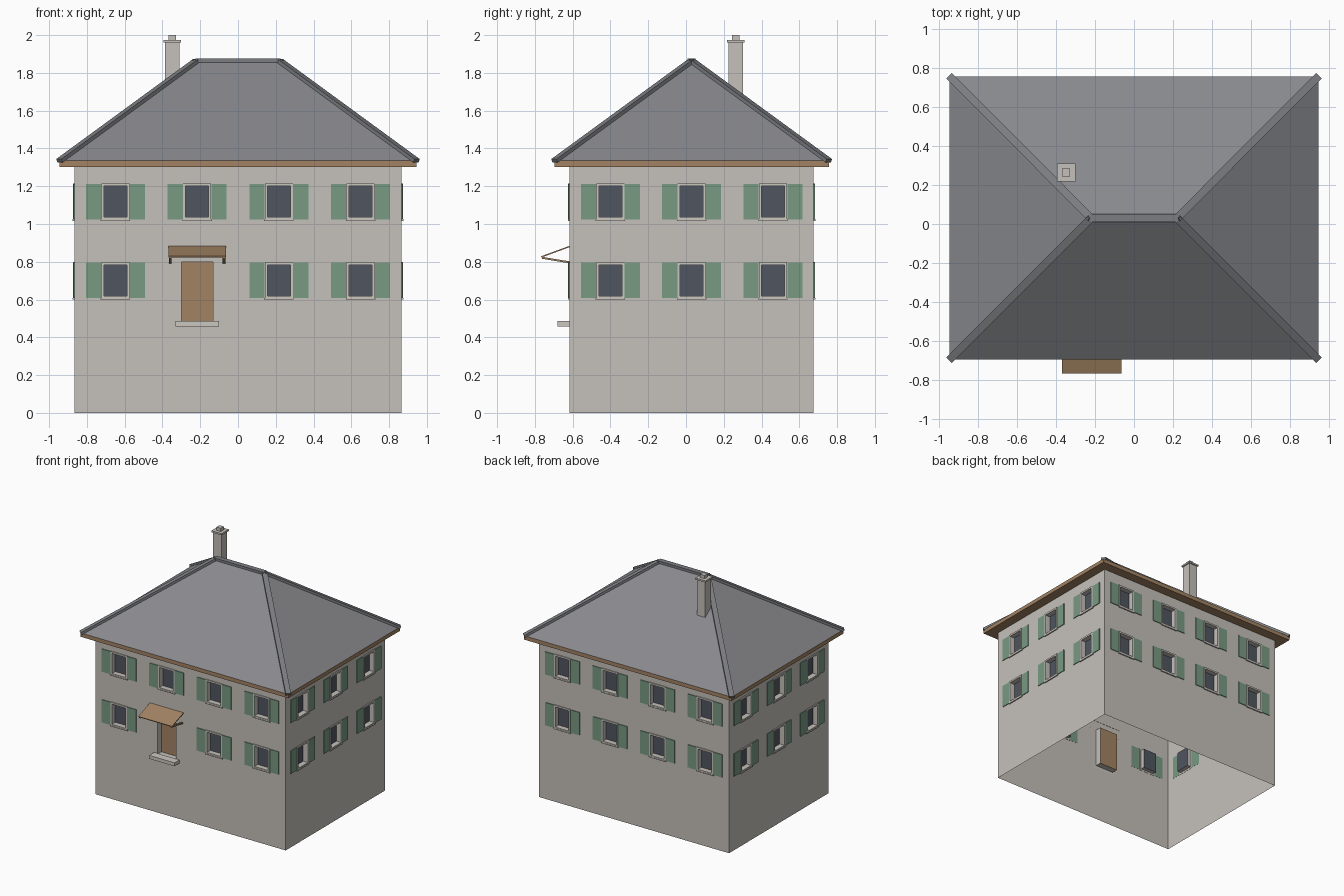
import bpy, bmesh, math
from mathutils import Matrix, Vector

if "Cube" in bpy.data.objects:
    bpy.data.objects.remove(bpy.data.objects["Cube"])

CY = 0.03                      # house centre in y
HX, HY, WALL_H = 0.865, 0.646, 1.305
EX, EY, EAVE, RIDGE, RX = 0.945, 0.726, 1.335, 1.865, 0.22


def material(name, rgb):
    m = bpy.data.materials.new(name)
    m.diffuse_color = (*rgb, 1)
    m.use_nodes = True
    m.node_tree.nodes["Principled BSDF"].inputs["Base Color"].default_value = m.diffuse_color
    return m


WALL = material("warm grey plaster", (0.56, 0.53, 0.49))
STONE = material("light stone", (0.60, 0.57, 0.53))
GLASS = material("dark glass", (0.08, 0.093, 0.115))
GREEN = material("shutter green", (0.19, 0.32, 0.225))
WOOD = material("brown wood", (0.36, 0.225, 0.125))
SLATE = material("grey slate", (0.25, 0.253, 0.27))
RIDGE_MAT = material("ridge grey", (0.2, 0.205, 0.22))


def finish(name, bm, *mats):
    me = bpy.data.meshes.new(name)
    bm.to_mesh(me)
    bm.free()
    for m in mats:
        me.materials.append(m)
    ob = bpy.data.objects.new(name, me)
    bpy.context.collection.objects.link(ob)
    return ob


def add_box(bm, lo, hi, mat=Matrix()):
    lo, hi = Vector(lo), Vector(hi)
    s = Matrix.Diagonal((*(hi - lo), 1))
    bmesh.ops.create_cube(bm, size=1, matrix=mat @ Matrix.Translation((lo + hi) / 2) @ s)


def box(name, lo, hi, m):
    bm = bmesh.new()
    add_box(bm, lo, hi)
    return finish(name, bm, m)


def add_bar(bm, a, b, width, thick):
    """Rectangular bar running from point a to point b."""
    a, b = Vector(a), Vector(b)
    x = (b - a).normalized()
    y = Vector((0, 0, 1)).cross(x).normalized()
    rot = Matrix((x, y, x.cross(y))).transposed().to_4x4()
    add_box(bm, (0, -width / 2, -thick / 2), ((b - a).length, width / 2, thick / 2),
            Matrix.Translation(a) @ rot)


# Walls, each made in a local frame facing -y and turned into place
FLOORS = (0.605, 1.022)        # bottom of the window frames
WIN_H = 0.193
DOOR_X = -HX / 4
walls, frames, shutters = bmesh.new(), bmesh.new(), bmesh.new()


def quad(pts, mat, idx=0):
    f = walls.faces.new([walls.verts.new(mat @ Vector(p)) for p in pts])
    f.material_index = idx


def build_wall(turn, half, dist, count, door):
    mat = Matrix.Translation((0, CY, 0)) @ Matrix.Rotation(turn * math.pi / 2, 4, 'Z')
    openings = []
    for floor, z in enumerate(FLOORS):
        for i in range(count):
            c = -half + 2 * half * (i + 0.5) / count
            if door and floor == 0 and i == 1:
                openings.append((c - 0.084, c + 0.084, 0.48, 0.80, 0.05, 2))
                continue
            t = z + WIN_H
            openings.append((c - 0.061, c + 0.061, z + 0.014, t - 0.014, 0.035, 1))
            for s in (-1, 1):
                # frame jamb and shutter
                a, b = sorted((c + s * 0.061, c + s * 0.074))
                add_box(frames, (a, -dist - 0.008, z), (b, -dist + 0.002, t), mat)
                a, b = sorted((c + s * 0.076, c + s * 0.156))
                add_box(shutters, (a, -dist - 0.006, z + 0.003), (b, -dist + 0.001, t - 0.003), mat)
            # lintel and sill
            add_box(frames, (c - 0.061, -dist - 0.008, t - 0.014), (c + 0.061, -dist + 0.002, t), mat)
            add_box(frames, (c - 0.061, -dist - 0.008, z), (c + 0.061, -dist + 0.002, z + 0.014), mat)
            add_box(frames, (c - 0.078, -dist - 0.01, z - 0.005), (c + 0.078, -dist, z + 0.004), mat)
    # flat wall around the openings
    us = sorted({-half, half, *[v for o in openings for v in o[:2]]})
    zs = sorted({0, WALL_H, *[v for o in openings for v in o[2:4]]})
    for u0, u1 in zip(us, us[1:]):
        for z0, z1 in zip(zs, zs[1:]):
            u, z = (u0 + u1) / 2, (z0 + z1) / 2
            if not any(o[0] < u < o[1] and o[2] < z < o[3] for o in openings):
                quad([(u0, -dist, z0), (u1, -dist, z0), (u1, -dist, z1), (u0, -dist, z1)], mat)
    # recessed panes and door with their reveals
    for u0, u1, z0, z1, d, idx in openings:
        out = [Vector((u, -dist, z)) for u, z in ((u0, z0), (u1, z0), (u1, z1), (u0, z1))]
        inn = [p + Vector((0, d, 0)) for p in out]
        quad(inn, mat, idx)
        for k in range(4):
            n = (k + 1) % 4
            quad([out[k], out[n], inn[n], inn[k]], mat)


build_wall(0, HX, HY, 4, True)
build_wall(1, HY, HX, 3, False)
build_wall(2, HX, HY, 4, False)
build_wall(3, HY, HX, 3, False)
bmesh.ops.remove_doubles(walls, verts=walls.verts, dist=1e-5)
finish("walls", walls, WALL, GLASS, WOOD)
finish("window_frames", frames, STONE)
finish("shutters", shutters, GREEN)

# Eaves board and hipped roof
box("eaves", (-EX, CY - EY, 1.303), (EX, CY + EY, EAVE), WOOD)
roof = bmesh.new()
corners = [(sx * EX, CY + sy * EY, EAVE) for sx, sy in ((-1, -1), (1, -1), (1, 1), (-1, 1))]
c = [roof.verts.new(p) for p in corners]
left, right = (roof.verts.new((s * RX, CY, RIDGE)) for s in (-1, 1))
for f in ((c[0], c[1], right, left), (c[1], c[2], right), (c[2], c[3], left, right), (c[3], c[0], left)):
    roof.faces.new(f)
finish("roof", roof, SLATE)

# Ridge and hip caps
caps = bmesh.new()
for p in corners:
    add_bar(caps, p, (math.copysign(RX, p[0]), CY, RIDGE), 0.04, 0.02)
add_bar(caps, (-RX - 0.005, CY, RIDGE), (RX + 0.005, CY, RIDGE), 0.042, 0.02)
finish("ridge_caps", caps, RIDGE_MAT)

# Chimney
chimney = bmesh.new()
for half, z0, z1 in ((0.038, 1.55, 1.962), (0.047, 1.96, 1.973), (0.02, 1.972, 2.0)):
    add_box(chimney, (-0.348 - half, 0.264 - half, z0), (-0.348 + half, 0.264 + half, z1))
finish("chimney", chimney, WALL)

# Door step, canopy and canopy struts
front = CY - HY
box("door_step", (DOOR_X - 0.115, front - 0.064, 0.458), (DOOR_X + 0.115, front, 0.486), STONE)
canopy = bmesh.new()
add_bar(canopy, (DOOR_X, front - 0.15, 0.826), (DOOR_X, front, 0.881), 0.306, 0.007)
finish("door_canopy", canopy, WOOD)
struts = bmesh.new()
for s in (-1, 1):
    x = DOOR_X + s * 0.142
    add_bar(struts, (x, front - 0.146, 0.821), (x, front, 0.797), 0.014, 0.01)
finish("canopy_struts", struts, WOOD)
